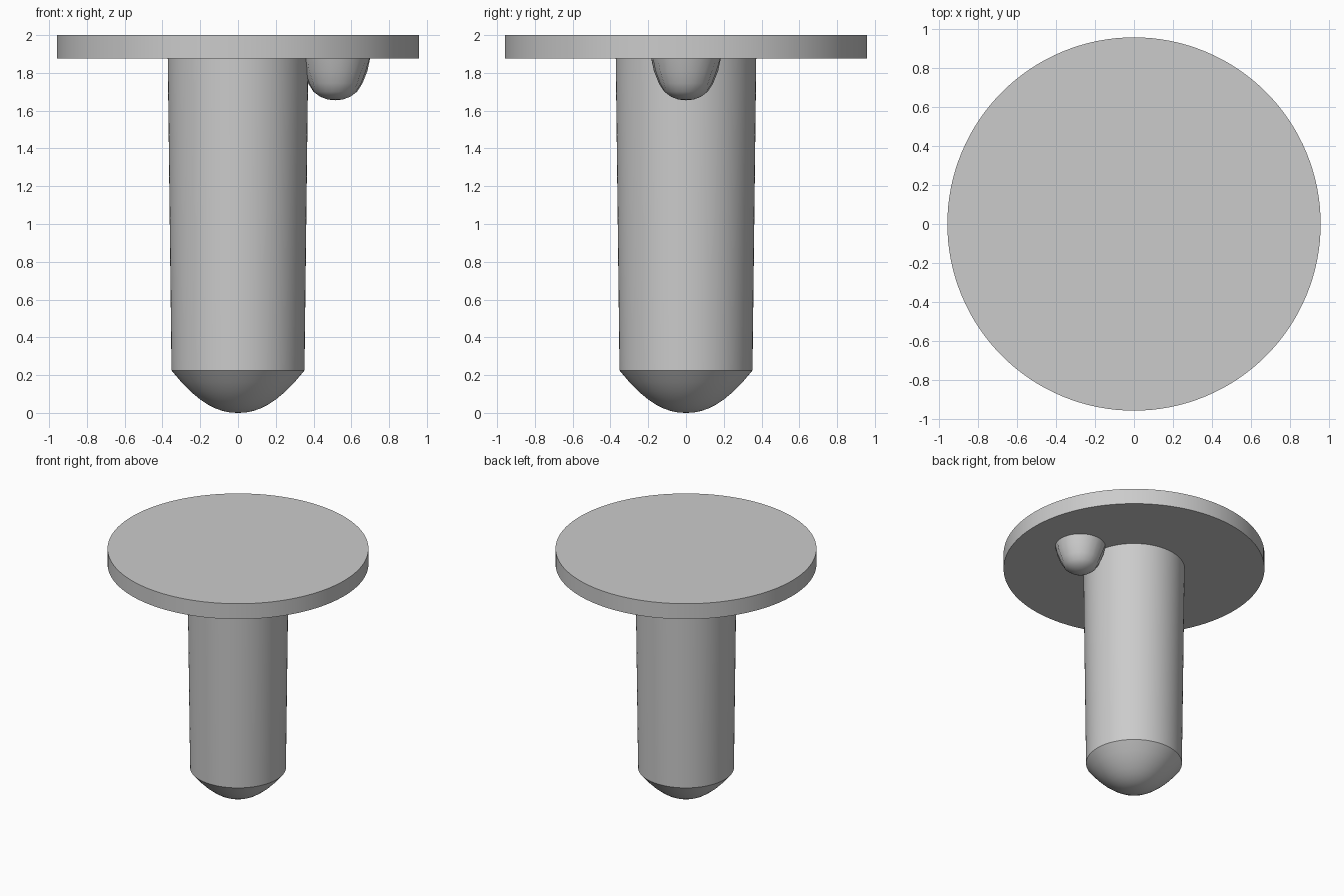
import bpy
import bmesh
import math

cube = bpy.data.objects.get("Cube")
if cube:
    bpy.data.objects.remove(cube, do_unlink=True)

grey = bpy.data.materials.new("plain_grey")
grey.use_nodes = True
color = (0.6, 0.6, 0.6, 1)
grey.diffuse_color = color
grey.node_tree.nodes["Principled BSDF"].inputs["Base Color"].default_value = color


def lathe(name, profile, segments, center_x=0.0, angle=30):
    """Spin a (radius, height) profile around a vertical axis."""
    bm = bmesh.new()
    verts = [bm.verts.new((r, 0, z)) for r, z in profile]
    edges = [bm.edges.new(pair) for pair in zip(verts, verts[1:])]
    bmesh.ops.spin(bm, geom=verts + edges, cent=(0, 0, 0), axis=(0, 0, 1),
                   angle=math.tau, steps=segments, use_duplicate=False)
    bmesh.ops.remove_doubles(bm, verts=bm.verts, dist=0.0005)
    bmesh.ops.recalc_face_normals(bm, faces=bm.faces)
    mesh = bpy.data.meshes.new(name)
    bm.to_mesh(mesh)
    bm.free()
    mesh.materials.append(grey)
    obj = bpy.data.objects.new(name, mesh)
    obj.location.x = center_x
    bpy.context.collection.objects.link(obj)
    bpy.ops.object.select_all(action="DESELECT")
    obj.select_set(True)
    bpy.context.view_layer.objects.active = obj
    bpy.ops.object.shade_smooth_by_angle(angle=math.radians(angle))
    return obj


# Flat round head
lathe("head_disc", [(0, 1.875), (0.958, 1.875), (0.958, 2), (0, 2)], 128)

# Slightly tapered shaft with a rounded point
tip = [(0, 0), (0.04, 0.002), (0.08, 0.01), (0.12, 0.024), (0.16, 0.044),
       (0.2, 0.071), (0.25, 0.112), (0.3, 0.163), (0.352, 0.225)]
lathe("shaft", tip + [(0.372, 1.88), (0, 1.88)], 96)

# Small rounded locating nub under the head, beside the shaft
nub = lathe("locating_nub", [(0, 1.655), (0.04, 1.659), (0.08, 1.674), (0.115, 1.7),
                             (0.14, 1.745), (0.165, 1.81), (0.185, 1.88), (0, 1.88)],
            40, center_x=0.515)

# Shallow flutes around the upper part of the nub
for v in nub.data.vertices:
    if 1.73 < v.co.z < 1.87:
        ripple = 1 + 0.03 * math.cos(20 * math.atan2(v.co.y, v.co.x))
        v.co.x *= ripple
        v.co.y *= ripple
